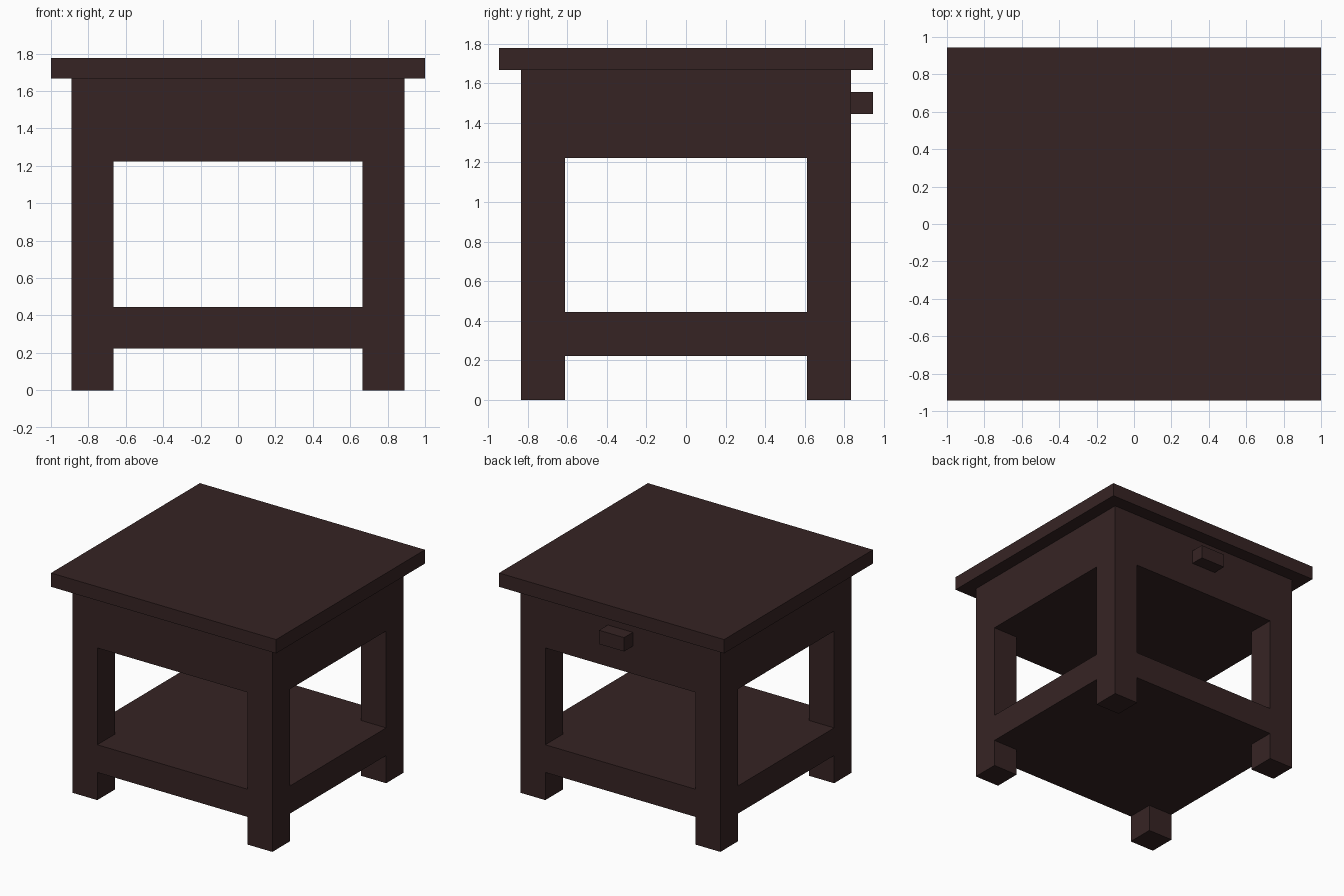
import bpy
import bmesh

cube = bpy.data.objects.get("Cube")
if cube:
    bpy.data.objects.remove(cube, do_unlink=True)

# Dark stained wood
wood = bpy.data.materials.new("dark_brown_wood")
wood.use_nodes = True
COLOUR = (0.037, 0.0175, 0.0175, 1.0)
wood.diffuse_color = COLOUR
bsdf = next(n for n in wood.node_tree.nodes if n.type == 'BSDF_PRINCIPLED')
bsdf.inputs["Base Color"].default_value = COLOUR

U = 1 / 18                       # design unit
BODY_X, BODY_Y = 16 * U, 15 * U  # half sizes of the frame
LEG = 4 * U                      # leg thickness


def prism(name, outline, z0, z1):
    """Extrude a flat outline from z0 up to z1."""
    bm = bmesh.new()
    face = bm.faces.new([bm.verts.new((x, y, z0)) for x, y in outline])
    side = bmesh.ops.extrude_face_region(bm, geom=[face])
    top = [v for v in side["geom"] if isinstance(v, bmesh.types.BMVert)]
    bmesh.ops.translate(bm, verts=top, vec=(0, 0, z1 - z0))
    bmesh.ops.recalc_face_normals(bm, faces=bm.faces)
    mesh = bpy.data.meshes.new(name)
    bm.to_mesh(mesh)
    bm.free()
    mesh.materials.append(wood)
    obj = bpy.data.objects.new(name, mesh)
    bpy.context.collection.objects.link(obj)
    return obj


def rect(x0, x1, y0, y1):
    return [(x0, y0), (x1, y0), (x1, y1), (x0, y1)]


# Outline of the frame with its corners notched to fit around the legs
ix, iy = BODY_X - LEG, BODY_Y - LEG
notched = []
for sx, sy in ((1, 1), (-1, 1), (-1, -1), (1, -1)):
    corner = [(sx * BODY_X, sy * iy), (sx * ix, sy * iy), (sx * ix, sy * BODY_Y)]
    notched += corner if sx * sy > 0 else corner[::-1]

# Table top, drawer box and lower shelf
prism("table_top", rect(-1, 1, -17 * U, 17 * U), 30 * U, 32 * U)
prism("drawer_box", notched, 22 * U, 30 * U)
prism("lower_shelf", notched, 4 * U, 8 * U)

# Four legs running from the floor to the table top
for y_name, sy in (("front", -1), ("back", 1)):
    for x_name, sx in (("left", 1), ("right", -1)):
        xs = sorted((sx * ix, sx * BODY_X))
        ys = sorted((sy * iy, sy * BODY_Y))
        prism(f"{y_name}_{x_name}_leg", rect(*xs, *ys), 0, 30 * U)

# Drawer handle on the back side
prism("drawer_handle", rect(-2 * U, 2 * U, BODY_Y, 17 * U), 26 * U, 28 * U)
